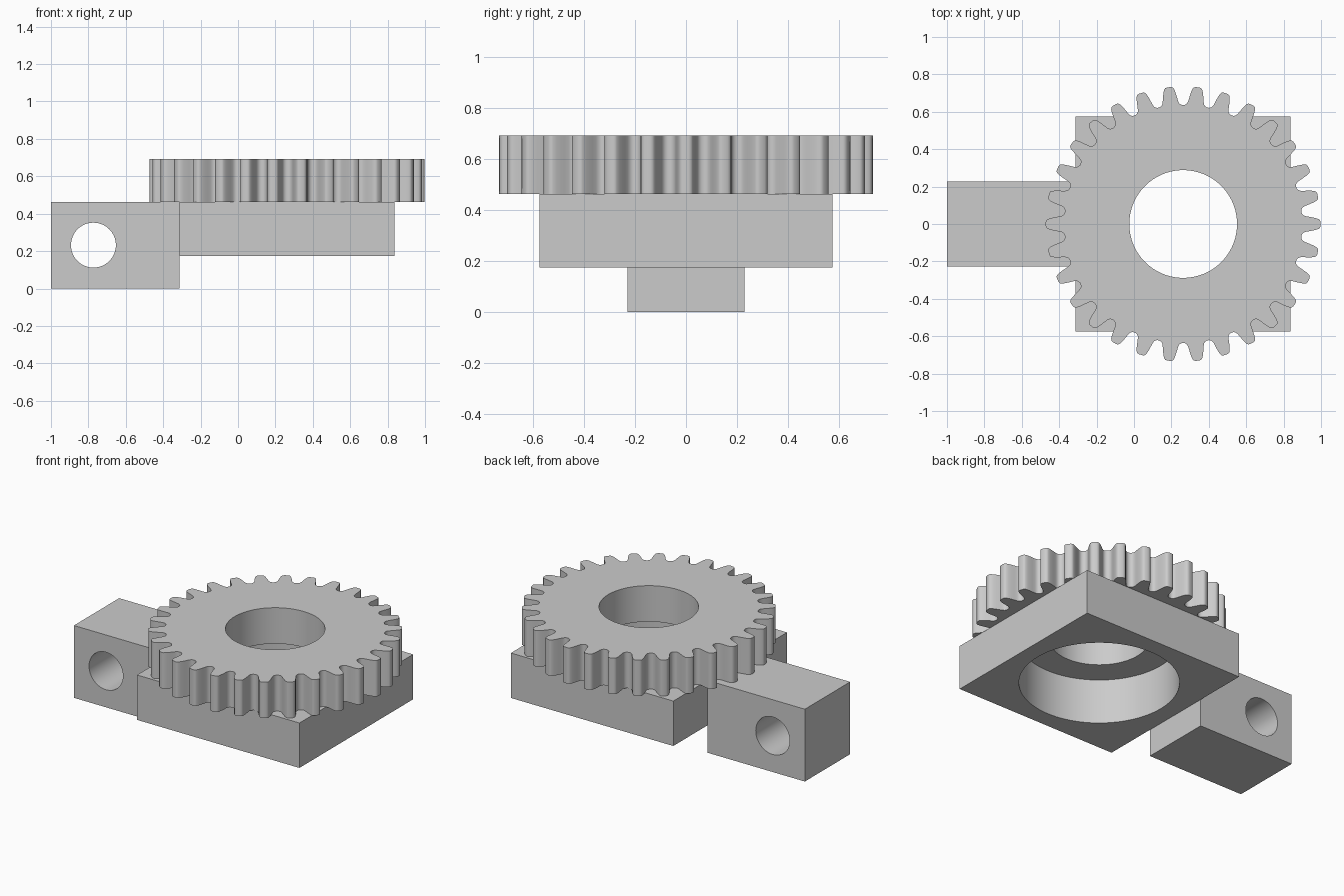
import bpy
import bmesh
from math import cos, sin, pi, radians

if "Cube" in bpy.data.objects:
    bpy.data.objects.remove(bpy.data.objects["Cube"], do_unlink=True)

# One plain grey finish for every part
grey = bpy.data.materials.new("plain_grey")
grey.use_nodes = True
grey.diffuse_color = (0.6, 0.6, 0.6, 1)
grey.node_tree.nodes["Principled BSDF"].inputs["Base Color"].default_value = (0.6, 0.6, 0.6, 1)


def rectangle(x0, x1, y0, y1):
    return [(x0, y0), (x1, y0), (x1, y1), (x0, y1)]


def circle(cx, cy, r, n=96):
    return [(cx + r * cos(2 * pi * i / n), cy + r * sin(2 * pi * i / n)) for i in range(n)]


def gear_outline(cx, cy, teeth, half_tooth):
    """Repeat a mirrored half tooth of (radius, half angle) around the centre."""
    tooth = [(r, -a) for r, a in half_tooth] + [(r, a) for r, a in reversed(half_tooth)]
    points = []
    for i in range(teeth):
        for r, a in tooth:
            angle = 2 * pi * i / teeth + a
            points.append((cx + r * cos(angle), cy + r * sin(angle)))
    return points


def pierced_plate(name, outline, hole, thickness, location, tilt=0):
    """Extrude an outline with a hole, centred on its own plane."""
    curve = bpy.data.curves.new(name + "_profile", "CURVE")
    curve.dimensions = "2D"
    curve.fill_mode = "BOTH"
    curve.extrude = thickness / 2
    for loop in (outline, hole):
        spline = curve.splines.new("POLY")
        spline.points.add(len(loop) - 1)
        for point, (x, y) in zip(spline.points, loop):
            point.co = (x, y, 0, 1)
        spline.use_cyclic_u = True
    profile = bpy.data.objects.new(name + "_profile", curve)
    bpy.context.collection.objects.link(profile)
    graph = bpy.context.evaluated_depsgraph_get()
    mesh = bpy.data.meshes.new_from_object(profile.evaluated_get(graph))
    bpy.data.objects.remove(profile, do_unlink=True)

    # Weld caps to walls so the solid is closed
    bm = bmesh.new()
    bm.from_mesh(mesh)
    bmesh.ops.remove_doubles(bm, verts=bm.verts, dist=0.0001)
    bmesh.ops.recalc_face_normals(bm, faces=bm.faces)
    bm.to_mesh(mesh)
    bm.free()

    mesh.materials.clear()
    mesh.materials.append(grey)
    part = bpy.data.objects.new(name, mesh)
    bpy.context.collection.objects.link(part)
    part.location = location
    part.rotation_euler.x = tilt
    bpy.ops.object.select_all(action="DESELECT")
    part.select_set(True)
    bpy.context.view_layer.objects.active = part
    bpy.ops.object.shade_smooth_by_angle(angle=radians(35))
    return part


axis_x = 0.263
joint_x = -0.312
deck_z = 0.462

# Toothed ring on top
half_tooth = [(0.636, 0.097), (0.639, 0.083), (0.646, 0.071), (0.658, 0.063), (0.675, 0.057),
              (0.692, 0.051), (0.71, 0.044), (0.725, 0.036), (0.732, 0.028), (0.735, 0.014)]
pierced_plate("gear_ring", gear_outline(axis_x, 0, 30, half_tooth),
              circle(axis_x, 0, 0.288), 0.23, (0, 0, deck_z + 0.115))

# Square housing with a wider bore
pierced_plate("square_base", rectangle(joint_x, 0.836, -0.574, 0.574),
              circle(axis_x, 0, 0.465), 0.287, (0, 0, deck_z - 0.1435))

# Mounting arm with a cross hole
pierced_plate("mounting_arm", rectangle(-1, joint_x, 0, deck_z),
              circle(-0.773, 0.232, 0.12, 64), 0.457, (0, 0, 0), tilt=pi / 2)
